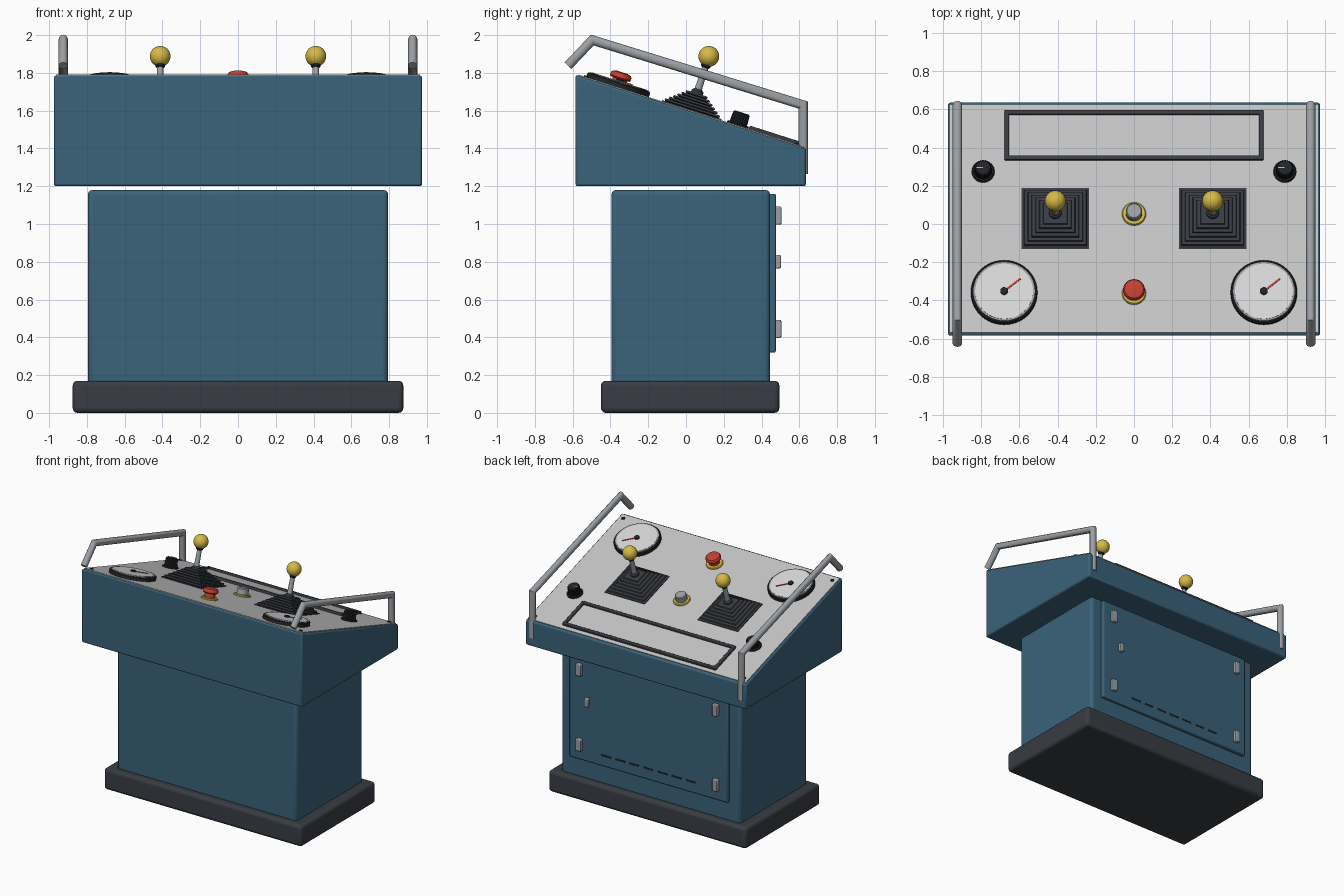
import bpy, bmesh, math
from mathutils import Matrix, Vector

old = bpy.data.objects.get("Cube")
if old:
    bpy.data.objects.remove(old)


def material(name, rgb):
    m = bpy.data.materials.new(name)
    m.use_nodes = True
    m.diffuse_color = (*rgb, 1)
    m.node_tree.nodes["Principled BSDF"].inputs["Base Color"].default_value = (*rgb, 1)
    return m


BLUE = material("blue paint", (0.042, 0.125, 0.195))
CHARCOAL = material("charcoal rubber", (0.04, 0.046, 0.056))
BLACK = material("black plastic", (0.015, 0.017, 0.02))
PANEL = material("light grey panel", (0.56, 0.56, 0.56))
DIAL = material("dial white", (0.68, 0.68, 0.68))
STEEL = material("steel", (0.33, 0.35, 0.37))
YELLOW = material("yellow", (0.68, 0.49, 0.06))
RED = material("red", (0.55, 0.05, 0.03))

# Sloped deck frame: local z points out of the control panel
FRONT, BACK = Vector((0, -0.585, 1.79)), Vector((0, 0.635, 1.4))
TILT = math.atan2(BACK.z - FRONT.z, BACK.y - FRONT.y)
LENGTH = (BACK - FRONT).length
DECK = Matrix.Translation((FRONT + BACK) / 2) @ Matrix.Rotation(TILT, 4, 'X')
MID = (FRONT.y + BACK.y) / 2


def deck(x, y, h=0.0):
    """Placement on the sloped panel; y is the world depth of the foot point."""
    return DECK @ Matrix.Translation((x, (y - MID) / math.cos(TILT), h))


def finish(name, bm, mat, matrix=Matrix(), bevel=0.0, smooth=False, segments=2):
    bmesh.ops.recalc_face_normals(bm, faces=bm.faces)
    me = bpy.data.meshes.new(name)
    bm.to_mesh(me)
    bm.free()
    ob = bpy.data.objects.new(name, me)
    bpy.context.collection.objects.link(ob)
    me.materials.append(mat)
    ob.matrix_world = matrix
    if bevel:
        b = ob.modifiers.new("Bevel", 'BEVEL')
        b.width, b.segments, b.limit_method = bevel, segments, 'ANGLE'
    if smooth or bevel:
        bpy.ops.object.select_all(action='DESELECT')
        ob.select_set(True)
        bpy.context.view_layer.objects.active = ob
        bpy.ops.object.shade_smooth_by_angle(angle=math.radians(35))
    return ob


def box(name, size, mat, matrix, bevel=0.0, segments=2):
    """Box standing on the origin of its matrix."""
    bm = bmesh.new()
    bmesh.ops.create_cube(bm, size=1)
    bmesh.ops.translate(bm, vec=(0, 0, 0.5), verts=bm.verts)
    bmesh.ops.scale(bm, vec=size, verts=bm.verts)
    return finish(name, bm, mat, matrix, bevel, segments=segments)


def stack(name, profile, mat, matrix, sides=32, aspect=1.0, smooth=True, grooves=0.0):
    """Rings of (radius, height) joined up and capped at both ends."""
    bm = bmesh.new()
    corner = sides == 4
    rings = []
    for r, h in profile:
        ring = []
        for i in range(sides):
            a = math.tau * (i + (0.5 if corner else 0)) / sides
            k = r * (math.sqrt(2) if corner else 1) * (1 - grooves * (i % 2))
            ring.append(bm.verts.new((k * math.cos(a), k * math.sin(a) * aspect, h)))
        rings.append(ring)
    for a, b in zip(rings, rings[1:]):
        for i in range(sides):
            j = (i + 1) % sides
            bm.faces.new((a[i], a[j], b[j], b[i]))
    bm.faces.new(rings[0])
    bm.faces.new(rings[-1])
    return finish(name, bm, mat, matrix, smooth=smooth)


def tube(name, path, radius, mat, matrix, sides=16):
    """Mitred round tube along a path in the yz plane."""
    bm = bmesh.new()
    pts = [Vector(p) for p in path]
    rings = []
    for i, p in enumerate(pts):
        d0 = (p - pts[i - 1]).normalized() if i else (pts[1] - p).normalized()
        d1 = (pts[i + 1] - p).normalized() if i < len(pts) - 1 else d0
        d = (d0 + d1).normalized()
        side = Vector((-d.y, d.x)) * radius / d.dot(d0)
        rings.append([])
        for s in range(sides):
            a = math.tau * s / sides
            q = p + side * math.sin(a)
            rings[-1].append(bm.verts.new((radius * math.cos(a), q.x, q.y)))
    for a, b in zip(rings, rings[1:]):
        for i in range(sides):
            j = (i + 1) % sides
            bm.faces.new((a[i], a[j], b[j], b[i]))
    bm.faces.new(rings[0])
    bm.faces.new(rings[-1])
    return finish(name, bm, mat, matrix, smooth=True)


def at(x, y, z):
    return Matrix.Translation((x, y, z))


# Plinth and pedestal
box("plinth", (1.75, 0.945, 0.17), CHARCOAL, at(0, 0.022, 0), 0.025, 3)
box("pedestal", (1.59, 0.84, 1.03), BLUE, at(0, 0.025, 0.15), 0.025, 3)

# Rear service door with hinges, latch and vent slots
box("rear_door", (1.4, 0.035, 0.84), BLUE, at(0, 0.458, 0.32), 0.008)
for x in (-0.605, 0.605):
    for z in (0.445, 1.045):
        box("door_hinge", (0.045, 0.034, 0.095), STEEL, at(x, 0.488, z - 0.048), 0.006)
box("door_latch", (0.035, 0.03, 0.07), STEEL, at(0.535, 0.488, 0.765), 0.006)
for i in range(7):
    box("vent_slot", (0.085, 0.006, 0.014), BLACK, at((i - 3) * 0.125, 0.475, 0.4))

# Wedge-shaped console head
bm = bmesh.new()
outline = [(FRONT.y, 1.2), (BACK.y, 1.2), (BACK.y, BACK.z), (FRONT.y, FRONT.z)]
face = bm.faces.new([bm.verts.new((-0.975, y, z)) for y, z in outline])
ext = bmesh.ops.extrude_face_region(bm, geom=[face])["geom"]
bmesh.ops.translate(bm, vec=(1.95, 0, 0), verts=[v for v in ext if isinstance(v, bmesh.types.BMVert)])
finish("console_head", bm, BLUE, bevel=0.012)
box("control_panel", (1.925, LENGTH - 0.03, 0.006), PANEL, deck(0, MID))

# Panel corner screws
for x in (-0.925, 0.925):
    for y in (-0.53, 0.585):
        stack("panel_screw", [(0.014, 0), (0.014, 0.01), (0.01, 0.013)], BLACK, deck(x, y), 12)

# Display surround
for y in (0.342, 0.58):
    box("display_frame_long", (1.355, 0.024, 0.025), CHARCOAL, deck(0, y), 0.005)
for x in (-0.666, 0.666):
    box("display_frame_short", (0.024, 0.262, 0.025), CHARCOAL, deck(x, 0.461), 0.005)
box("display_screen", (1.32, 0.24, 0.009), PANEL, deck(0, 0.461))

# Gauges: housing, steel rim, dial, needle and hub
for x in (-0.68, 0.68):
    foot = (x, -0.364)
    stack("gauge_housing", [(0.174, 0), (0.174, 0.028), (0.168, 0.034)], BLACK, deck(*foot), 48)
    stack("gauge_rim", [(0.163, 0.03), (0.161, 0.037), (0.15, 0.037)], STEEL, deck(*foot), 48)
    stack("gauge_dial", [(0.152, 0.03), (0.152, 0.039)], DIAL, deck(*foot), 48)
    turn = Matrix.Rotation(math.radians(39), 4, 'Z')
    box("gauge_needle", (0.11, 0.009, 0.004), RED,
        deck(*foot, 0.04) @ turn @ at(0.055, 0, 0))
    stack("gauge_hub", [(0.02, 0.038), (0.02, 0.048), (0.015, 0.051)], BLACK, deck(*foot), 16)

# Joysticks: pleated boot, collar, stick and ball
for x in (-0.412, 0.412):
    foot = (x, 0.027)
    pleats = [(0.177, 0), (0.177, 0.012)]
    steps = 6
    for i in range(steps):
        r = 0.165 - 0.02 * i
        h = 0.012 + 0.015 * i
        pleats += [(r - 0.01, h), (r, h + 0.005), (r - 0.004, h + 0.015)]
    stack("joystick_boot", pleats, CHARCOAL, deck(*foot), 4, 0.935, False)
    stack("joystick_collar", [(0.034, 0.09), (0.032, 0.115), (0.022, 0.125)], CHARCOAL, deck(*foot), 20)
    stack("joystick_stick", [(0.02, 0.1), (0.017, 0.27)], STEEL, deck(*foot), 16)
    stack("joystick_neck", [(0.02, 0.245), (0.026, 0.252), (0.026, 0.265)], BLACK, deck(*foot), 16)
    bm = bmesh.new()
    bmesh.ops.create_uvsphere(bm, u_segments=24, v_segments=16, radius=0.055)
    finish("joystick_ball", bm, YELLOW, deck(*foot, 0.308), smooth=True)

# Emergency stop and steel push button
RING = [(0.063, 0), (0.063, 0.012), (0.058, 0.018)]
stack("stop_ring", RING, YELLOW, deck(0, -0.365))
stack("stop_stem", [(0.04, 0.01), (0.04, 0.06)], RED, deck(0, -0.365))
stack("stop_cap", [(0.05, 0.05), (0.057, 0.057), (0.057, 0.072), (0.05, 0.082), (0.03, 0.088)],
      RED, deck(0, -0.365))
stack("push_ring", RING, YELLOW, deck(0, 0.05))
stack("push_cap", [(0.043, 0.01), (0.043, 0.058), (0.037, 0.065)], STEEL, deck(0, 0.05))

# Rotary knobs with pointer marks
for x in (-0.79, 0.79):
    foot = (x, 0.272)
    stack("knob_skirt", [(0.06, 0), (0.06, 0.012), (0.054, 0.018)], BLACK, deck(*foot))
    stack("knob_grip", [(0.048, 0.015), (0.045, 0.072), (0.039, 0.078)], BLACK, deck(*foot), 40,
          grooves=0.08)
    box("knob_mark", (0.034, 0.006, 0.003), YELLOW, deck(x - 0.018, 0.272, 0.077))

# Side grab rails
for x in (-0.925, 0.925):
    tube("grab_rail", [(-0.625, 1.838), (-0.496, 1.974), (0.62, 1.63), (0.62, 1.265)],
         0.025, STEEL, at(x, 0, 0))
